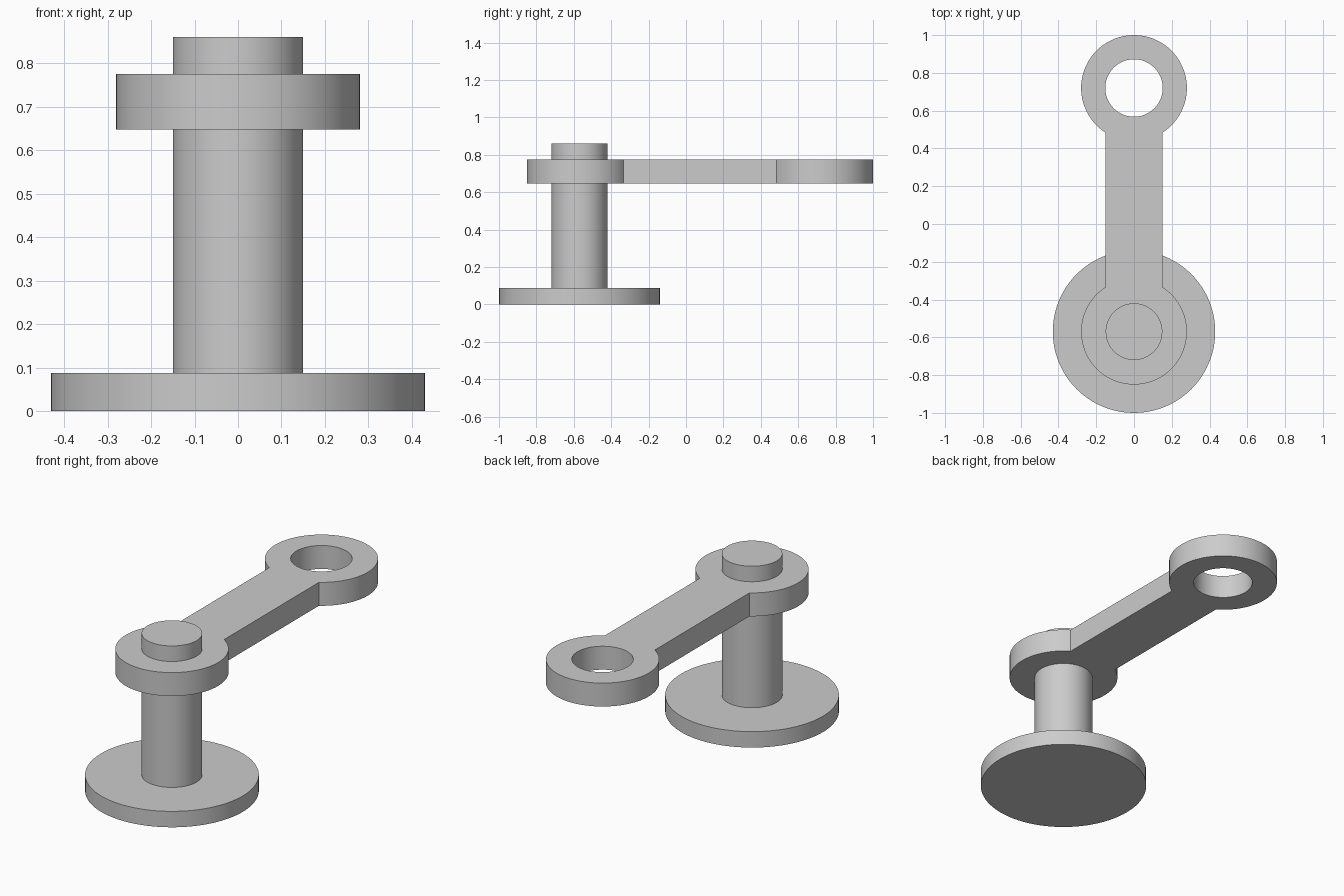
import bpy
import bmesh
from math import radians, asin, pi, sin, cos

cube = bpy.data.objects.get("Cube")
if cube:
    bpy.data.objects.remove(cube, do_unlink=True)

# Shared dimensions
SEGMENTS = 96
PIVOT_Y, END_Y = -0.57, 0.72
BORE_R, EYE_R, HALF_WIDTH = 0.15, 0.28, 0.15
ARM_BOTTOM, ARM_TOP = 0.647, 0.775

grey = bpy.data.materials.new("plain grey")
grey.use_nodes = True
colour = (0.6, 0.6, 0.6, 1)
grey.diffuse_color = colour
grey.node_tree.nodes["Principled BSDF"].inputs["Base Color"].default_value = colour


def arc(y, radius, start, end, count):
    """Points along an arc centred on (0, y)."""
    angles = [start + (end - start) * i / count for i in range(count + 1)]
    return [(radius * cos(a), y + radius * sin(a)) for a in angles]


def circle(y, radius):
    return arc(y, radius, 0, 2 * pi, SEGMENTS)[:-1]


def plate(name, loops, bottom, top):
    """Extrude an outline, with optional holes, between two heights."""
    bm = bmesh.new()
    edges = []
    for loop in loops:
        verts = [bm.verts.new((x, y, bottom)) for x, y in loop]
        edges += [bm.edges.new((v, verts[i - 1])) for i, v in enumerate(verts)]
    if len(loops) == 1:
        bm.faces.new(verts)
    else:
        bmesh.ops.triangle_fill(bm, edges=edges, use_beauty=True)
    result = bmesh.ops.extrude_face_region(bm, geom=bm.faces[:], use_keep_orig=True)
    raised = [g for g in result["geom"] if isinstance(g, bmesh.types.BMVert)]
    bmesh.ops.translate(bm, verts=raised, vec=(0, 0, top - bottom))
    bmesh.ops.recalc_face_normals(bm, faces=bm.faces[:])
    mesh = bpy.data.meshes.new(name)
    bm.to_mesh(mesh)
    bm.free()
    mesh.materials.append(grey)
    obj = bpy.data.objects.new(name, mesh)
    bpy.context.collection.objects.link(obj)
    bpy.ops.object.select_all(action="DESELECT")
    obj.select_set(True)
    bpy.context.view_layer.objects.active = obj
    bpy.ops.object.shade_smooth_by_angle(angle=radians(30))
    return obj


# Round foot and upright pin
plate("base_disc", [circle(PIVOT_Y, 0.43)], 0, 0.087)
plate("pivot_pin", [circle(PIVOT_Y, BORE_R)], 0.08, 0.86)

# Link arm: a round eye at each end, joined by a straight bar
neck = asin(HALF_WIDTH / EYE_R)
far_eye = arc(END_Y, EYE_R, -pi / 2 + neck, 1.5 * pi - neck, SEGMENTS)
near_eye = arc(PIVOT_Y, EYE_R, pi / 2 + neck, 2.5 * pi - neck, SEGMENTS)
plate("link_arm",
      [far_eye + near_eye, circle(PIVOT_Y, BORE_R), circle(END_Y, BORE_R + 0.002)],
      ARM_BOTTOM, ARM_TOP)
